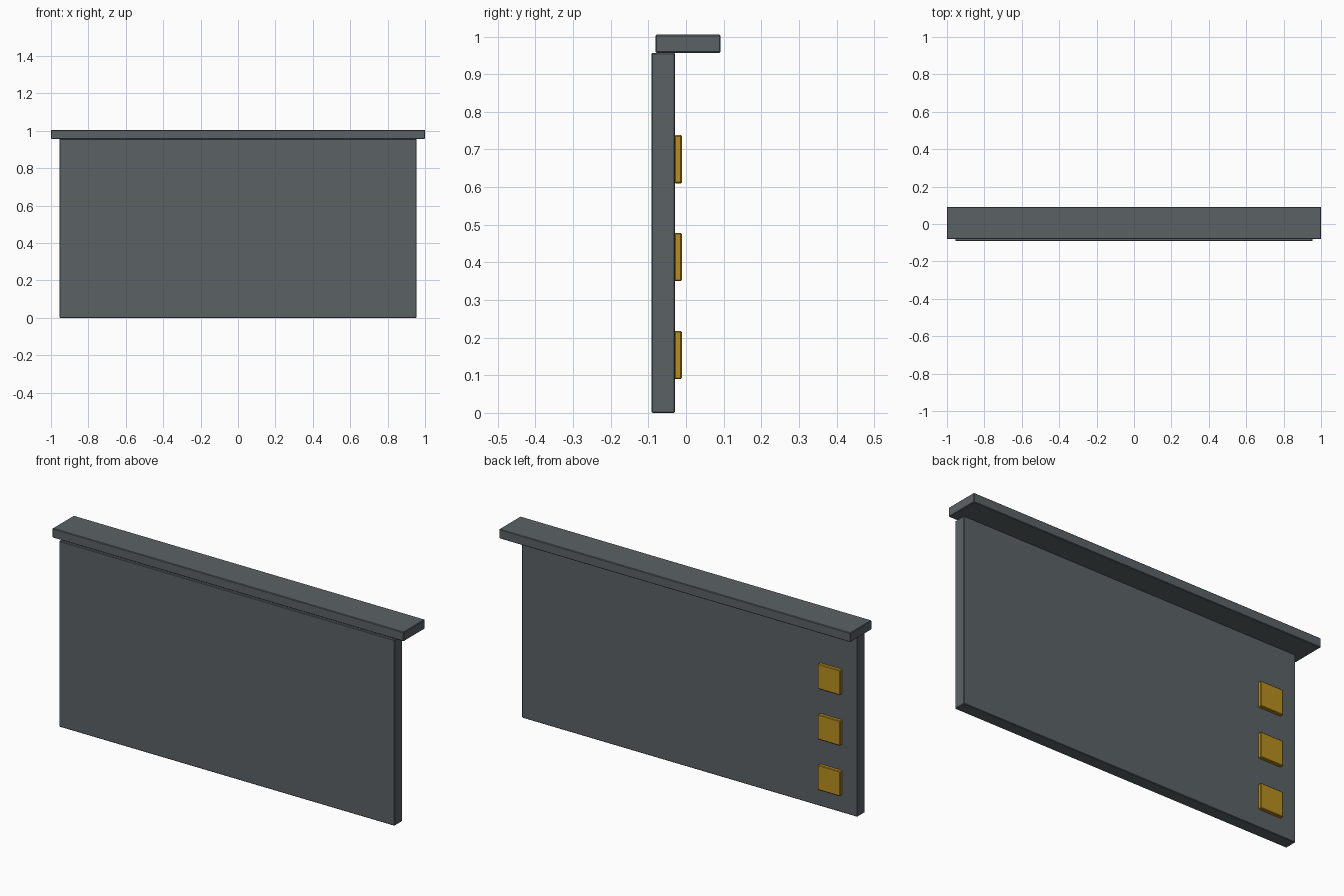
import bpy

if "Cube" in bpy.data.objects:
    bpy.data.objects.remove(bpy.data.objects["Cube"])


def material(name, rgb):
    m = bpy.data.materials.new(name)
    m.diffuse_color = (*rgb, 1.0)
    m.use_nodes = True
    m.node_tree.nodes["Principled BSDF"].inputs["Base Color"].default_value = m.diffuse_color
    return m


slate = material("slate grey", (0.105, 0.122, 0.130))
gold = material("golden yellow", (0.480, 0.275, 0.014))


def box(name, x, y, z, mat, bevel=0.003):
    """Box from (min, max) ranges with slightly eased edges."""
    spans = (x, y, z)
    bpy.ops.mesh.primitive_cube_add(size=1, location=[(a + b) / 2 for a, b in spans])
    ob = bpy.context.object
    ob.name = name
    ob.scale = [b - a for a, b in spans]
    bpy.ops.object.transform_apply(location=False, rotation=False, scale=True)
    mod = ob.modifiers.new("eased_edges", 'BEVEL')
    mod.width = bevel
    mod.segments = 1
    ob.data.materials.append(mat)
    return ob


# Upright panel and the ledge along its top
box("panel", (-0.955, 0.955), (-0.092, -0.029), (0.0, 0.957), slate)
box("top_ledge", (-1.0, 1.0), (-0.081, 0.092), (0.957, 1.005), slate)

# Column of square pads on the back
for i in range(3):
    z = 0.09 + 0.26 * i
    box(f"pad_{i + 1}", (-0.869, -0.741), (-0.031, -0.011), (z, z + 0.128), gold)
